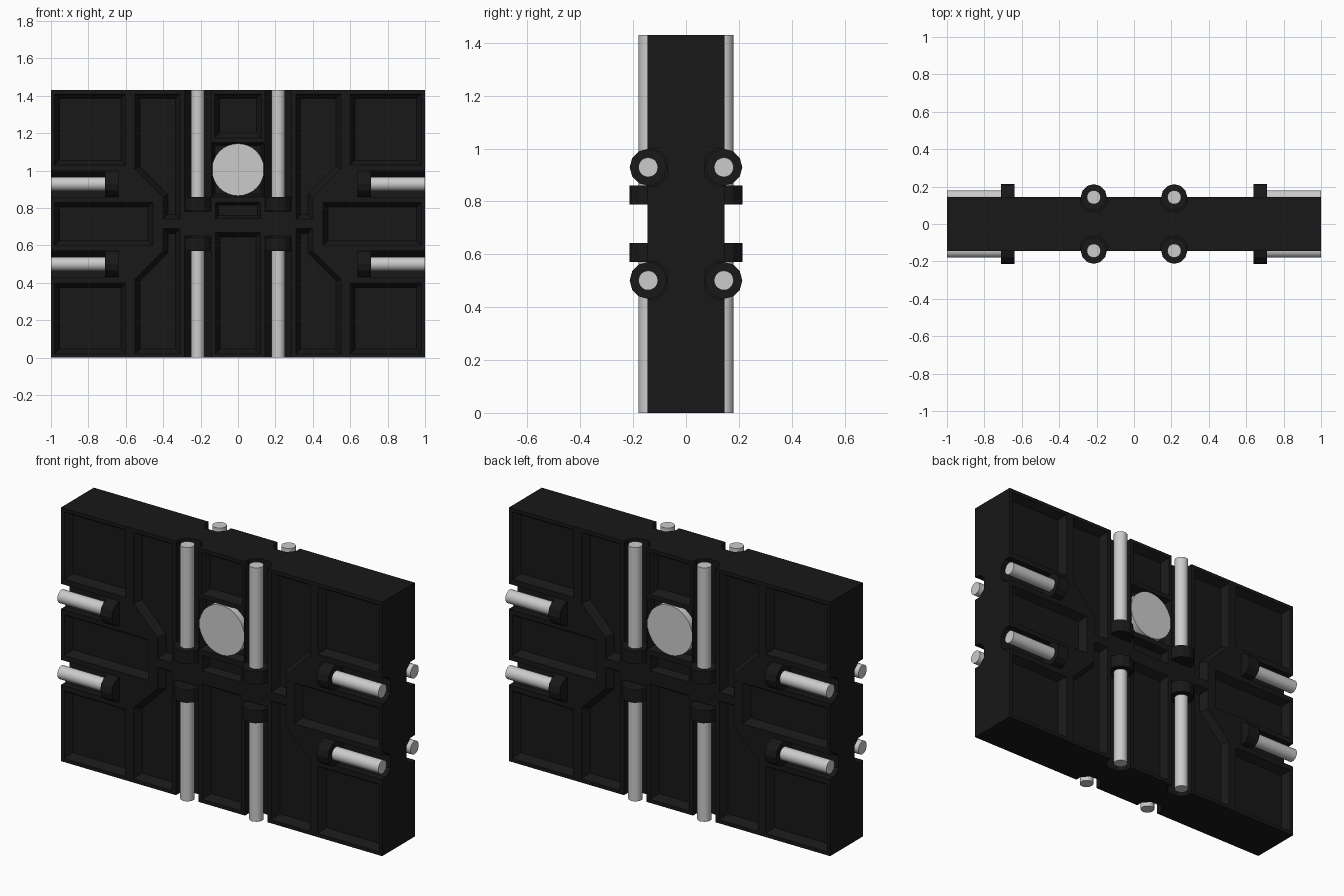
import bpy, bmesh, math
from mathutils import Vector

if "Cube" in bpy.data.objects:
    bpy.data.objects.remove(bpy.data.objects["Cube"])

T, W, H, MID = 0.145, 1.0, 1.43, 0.715   # half thickness, half width, height, mirror line
PIPE_Y = 0.143

black = bpy.data.materials.new("dark_metal")
black.diffuse_color = (0.009, 0.009, 0.009, 1)
black.use_nodes = True
black.node_tree.nodes["Principled BSDF"].inputs["Base Color"].default_value = black.diffuse_color


def make_object(name, bm, mat=None):
    bmesh.ops.recalc_face_normals(bm, faces=bm.faces)
    me = bpy.data.meshes.new(name)
    bm.to_mesh(me)
    bm.free()
    ob = bpy.data.objects.new(name, me)
    bpy.context.collection.objects.link(ob)
    if mat:
        me.materials.append(mat)
    return ob


def loft(bm, rings):
    loops = [[bm.verts.new(p) for p in r] for r in rings]
    n = len(loops[0])
    for a, b in zip(loops, loops[1:]):
        for i in range(n):
            bm.faces.new((a[i], a[(i + 1) % n], b[(i + 1) % n], b[i]))
    bm.faces.new(loops[0])
    bm.faces.new(loops[-1])


def inset(poly, d):
    """Move every edge of a 2D outline inwards by d."""
    pts = [Vector(p) for p in poly]
    n = len(pts)
    area = sum(pts[i].x * pts[(i + 1) % n].y - pts[(i + 1) % n].x * pts[i].y for i in range(n))
    s = 1 if area > 0 else -1
    out = []
    for i, p in enumerate(pts):
        e1 = (p - pts[i - 1]).normalized()
        e2 = (pts[(i + 1) % n] - p).normalized()
        n1, n2 = Vector((-e1.y, e1.x)) * s, Vector((-e2.y, e2.x)) * s
        out.append(p + (n1 + n2) * d / (1 + n1.dot(n2)))
    return out


def rect(x0, x1, z0, z1):
    return [(x0, z0), (x1, z0), (x1, z1), (x0, z1)]


def recess(bm, poly, sy, slope=0.025, depth=0.04):
    inner = inset(poly, slope)
    loft(bm, [[(x, sy * (T - depth), z) for x, z in inner],
              [(x, sy * T, z) for x, z in poly],
              [(x, sy * (T + 0.1), z) for x, z in poly]])


def channel(bm, sy, start, end, place):
    """Trough with chamfered floor; place(u, y, v) maps across/depth/along."""
    prof = [(-.07, .26), (-.07, .11), (-.035, .07), (.035, .07), (.07, .11), (.07, .26)]
    loft(bm, [[place(u, sy * y, v) for u, y in prof] for v in (start, end)])


def flip(poly, sx, sz):
    return [(sx * x, z if sz > 0 else 2 * MID - z) for x, z in poly]


# Cutter holding every recess and pipe channel
corner = rect(.60, .98, 1.03, 1.41)
bent = [(.31, .74), (.40, .74), (.40, .86), (.55, 1.01), (.55, 1.41), (.31, 1.41)]
side = rect(.455, .98, .60, .83)
cut = bmesh.new()
for sy in (-1, 1):
    for sx in (-1, 1):
        recess(cut, flip(side, sx, 1), sy)
        for sz in (-1, 1):
            recess(cut, flip(corner, sx, sz), sy)
            recess(cut, flip(bent, sx, sz), sy)
            channel(cut, sy, .78 - MID, .9, lambda u, y, v: (sx * .215 + u, y, MID + sz * v))
            channel(cut, sy, .64, 1.2, lambda u, y, v: (sx * v, y, MID + sz * .214 + u))
    recess(cut, rect(-.125, .125, 1.175, 1.41), sy)
    recess(cut, rect(-.138, .138, .86, 1.15), sy, .015)
    recess(cut, rect(-.12, .12, .745, .83), sy, .015)
    recess(cut, rect(-.12, .12, .02, .67), sy)
cutter = make_object("recess_cutter", cut)
cutter.hide_render = True

# Wall slab
bm = bmesh.new()
loft(bm, [[(x, y, z) for x, y in ((-W, -T), (W, -T), (W, T), (-W, T))] for z in (0, H)])
slab = make_object("wall_panel", bm, black)
mod = slab.modifiers.new("recesses", 'BOOLEAN')
mod.operation, mod.solver, mod.object = 'DIFFERENCE', 'EXACT', cutter
bpy.context.view_layer.objects.active = slab
bpy.ops.object.modifier_apply(modifier="recesses")
bpy.data.objects.remove(cutter)


def cylinder(name, p0, p1, r, n, mat=None, smooth=False):
    a, b = Vector(p0), Vector(p1)
    d = (b - a).normalized()
    u = Vector((0, 1, 0)) if abs(d.y) < .5 else Vector((1, 0, 0))
    v = d.cross(u)
    ring = [u * r * math.cos(t) + v * r * math.sin(t)
            for t in (2 * math.pi * i / n for i in range(n))]
    bm = bmesh.new()
    loft(bm, [[c + q for q in ring] for c in (a, b)])
    if smooth:
        for f in bm.faces:
            f.smooth = len(f.verts) == 4
        for e in bm.edges:
            e.smooth = all(len(f.verts) == 4 for f in e.link_faces)
    return make_object(name, bm, mat)


# Pipes with their collars, and the round lamps
for sy in (-1, 1):
    y = sy * PIPE_Y
    for sx in (-1, 1):
        for sz in (-1, 1):
            x, z = sx * .215, lambda v: MID + sz * v
            cylinder("vertical_pipe", (x, y, z(.09)), (x, y, z(.715)), .037, 20, smooth=True)
            cylinder("vertical_collar", (x, y, z(.073)), (x, y, z(.145)), .07, 12, black)
            h = z(.214)
            cylinder("side_pipe", (sx * .66, y, h), (sx * 1.0, y, h), .037, 20, smooth=True)
            cylinder("side_collar", (sx * .638, y, h), (sx * .71, y, h), .07, 12, black)
    cylinder("round_lamp", (0, sy * .09, 1.005), (0, sy * .144, 1.005), .14, 32, smooth=True)
